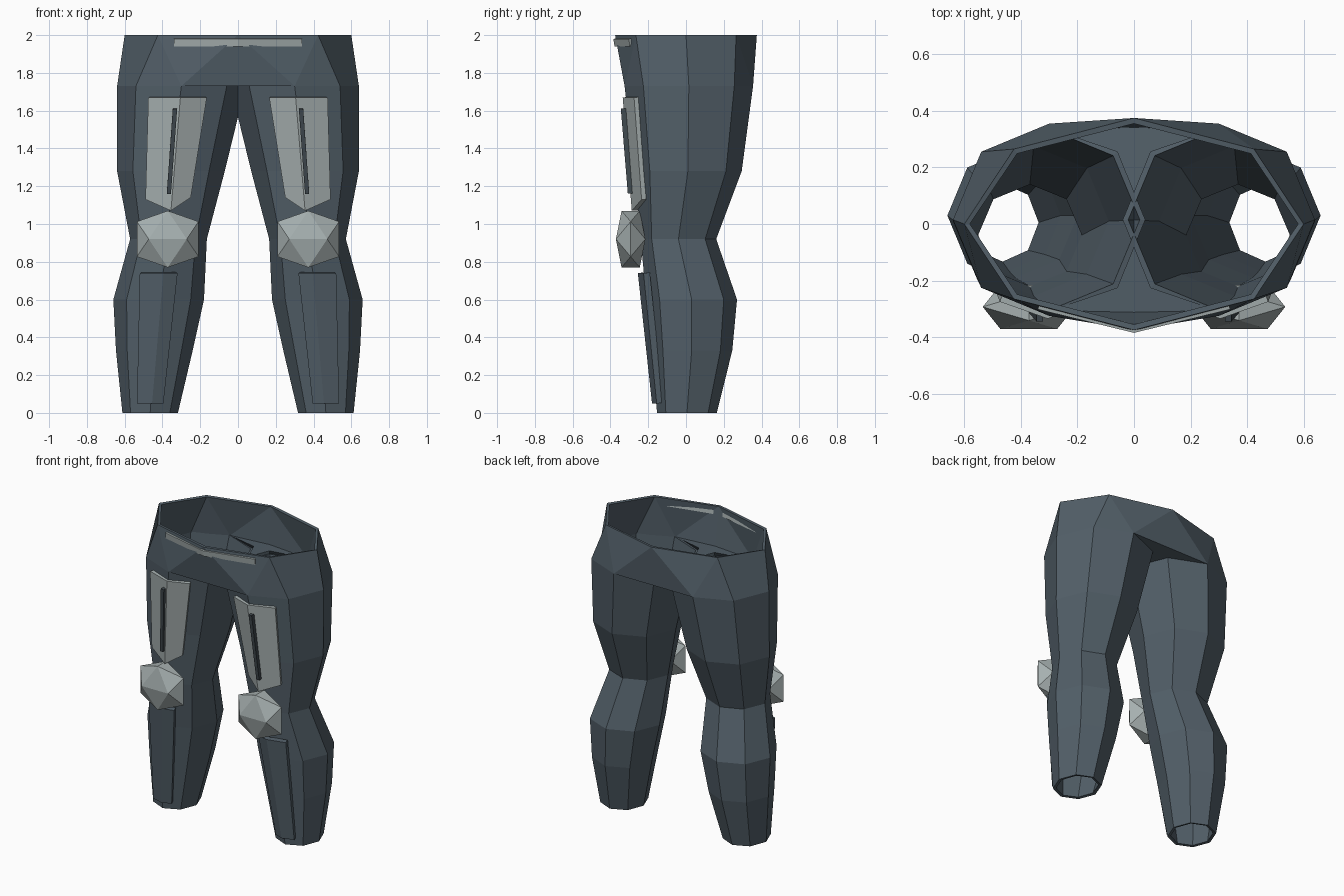
import bpy
from math import sin, cos, radians, sqrt
import bmesh

if "Cube" in bpy.data.objects:
    bpy.data.objects.remove(bpy.data.objects["Cube"])


def material(name, rgb):
    m = bpy.data.materials.new(name)
    m.diffuse_color = (*rgb, 1)
    m.use_nodes = True
    m.node_tree.nodes["Principled BSDF"].inputs["Base Color"].default_value = m.diffuse_color
    return m


CLOTH = material("slate_cloth", (0.085, 0.115, 0.14))
PLATE = material("pale_plate", (0.38, 0.43, 0.43))
TRIM = material("dark_trim", (0.05, 0.065, 0.075))


def add_object(name, verts, faces, mat, thickness=0, merge=False):
    """Mesh for the +x half, mirrored to -x, then thickened inward."""
    me = bpy.data.meshes.new(name)
    me.from_pydata(verts, [], faces)
    me.materials.append(mat)
    ob = bpy.data.objects.new(name, me)
    bpy.context.collection.objects.link(ob)
    mir = ob.modifiers.new("mirror", 'MIRROR')
    mir.use_mirror_merge = merge
    if thickness:
        sol = ob.modifiers.new("thickness", 'SOLIDIFY')
        sol.thickness = thickness
        sol.offset = -1
    return ob


def ring(z, cx, rx, cy, ry, n=8):
    return [(cx + rx * cos(radians(360 * k / n)), cy + ry * sin(radians(360 * k / n)), z)
            for k in range(n)]


def panel(name, bottom, top, mat, thickness, merge=False):
    """Folded strip facing the front, given its bottom and top rows."""
    n = len(bottom)
    faces = [(i, i + 1, n + i + 1, n + i) for i in range(n - 1)]
    return add_object(name, bottom + top, faces, mat, thickness, merge)


# Trouser legs: lofted octagons (z, centre x, radius x, centre y, radius y)
sections = [(0, .465, .147, .005, .158), (.33, .443, .203, .03, .215),
            (.6, .42, .24, .03, .24), (.92, .368, .203, -.04, .2),
            (1.28, .355, .285, .01, .285), (1.73, .30, .34, .015, .34)]
verts = [v for s in sections for v in ring(*s)]
faces = []
for r in range(len(sections) - 1):
    for k in range(8):
        a, b = 8 * r + k, 8 * r + (k + 1) % 8
        faces.append((a, b, b + 8, a + 8))
add_object("trouser_legs", verts, faces, CLOTH, 0.02)

# Hips: from the leg tops up to an octagonal waist, with a floor between the legs
leg = ring(*sections[-1])
waist = ring(2.0, 0, .6, 0, .375)
P = {'F': leg[6], 'f': leg[7], 's': leg[0], 'b': leg[1], 'B': leg[2],
     'fi': leg[5], 'bi': leg[3],
     'mF': (0, leg[6][1], 1.73), 'mB': (0, leg[2][1], 1.73),
     'ci': (0, -.08, 1.73), 'cb': (0, .11, 1.73),
     'WF': (0, -.375, 2), 'WD': waist[7], 'WS': waist[0], 'WB': waist[1], 'WK': (0, .375, 2)}
keys = list(P)
hip_faces = ["mF F WF", "F WD WF", "F f WD", "f s WS WD", "s b WB WS", "b B WB",
             "B WK WB", "B mB WK", "ci fi F mF", "B bi cb mB"]
add_object("hips", [P[k] for k in keys],
           [[keys.index(k) for k in f.split()] for f in hip_faces], CLOTH, 0.02, True)

# Belt strip
panel("belt_strip", [(0, -.378, 1.94), (.34, -.298, 1.94)],
      [(0, -.385, 1.98), (.34, -.302, 1.98)], PLATE, 0.025, True)

# Thigh plates and their raised dark bars
panel("thigh_plates",
      [(.25, -.245, 1.14), (.355, -.287, 1.07), (.49, -.235, 1.13)],
      [(.165, -.285, 1.67), (.305, -.335, 1.67), (.475, -.275, 1.67)], PLATE, 0.035)
panel("thigh_bars", [(.355, -.308, 1.16), (.377, -.308, 1.16)],
      [(.322, -.345, 1.61), (.345, -.345, 1.61)], TRIM, 0.03)

# Shin panels
panel("shin_panels",
      [(.395, -.155, .05), (.455, -.18, .05), (.535, -.155, .05)],
      [(.32, -.235, .74), (.395, -.255, .74), (.52, -.225, .74)], CLOTH, 0.035)

# Knee pads: squashed icosahedra
g = (1 + sqrt(5)) / 2
bm = bmesh.new()
for a in (-1, 1):
    for b in (-g, g):
        for x, y, z in ((0, a, b), (a, b, 0), (b, 0, a)):
            bm.verts.new((.372 + x / g * .163, -.293 + y / g * .078, .92 + z / g * .15))
bmesh.ops.convex_hull(bm, input=bm.verts)
bmesh.ops.recalc_face_normals(bm, faces=bm.faces)
knees = add_object("knee_pads", [], [], PLATE)
bm.to_mesh(knees.data)
bm.free()
